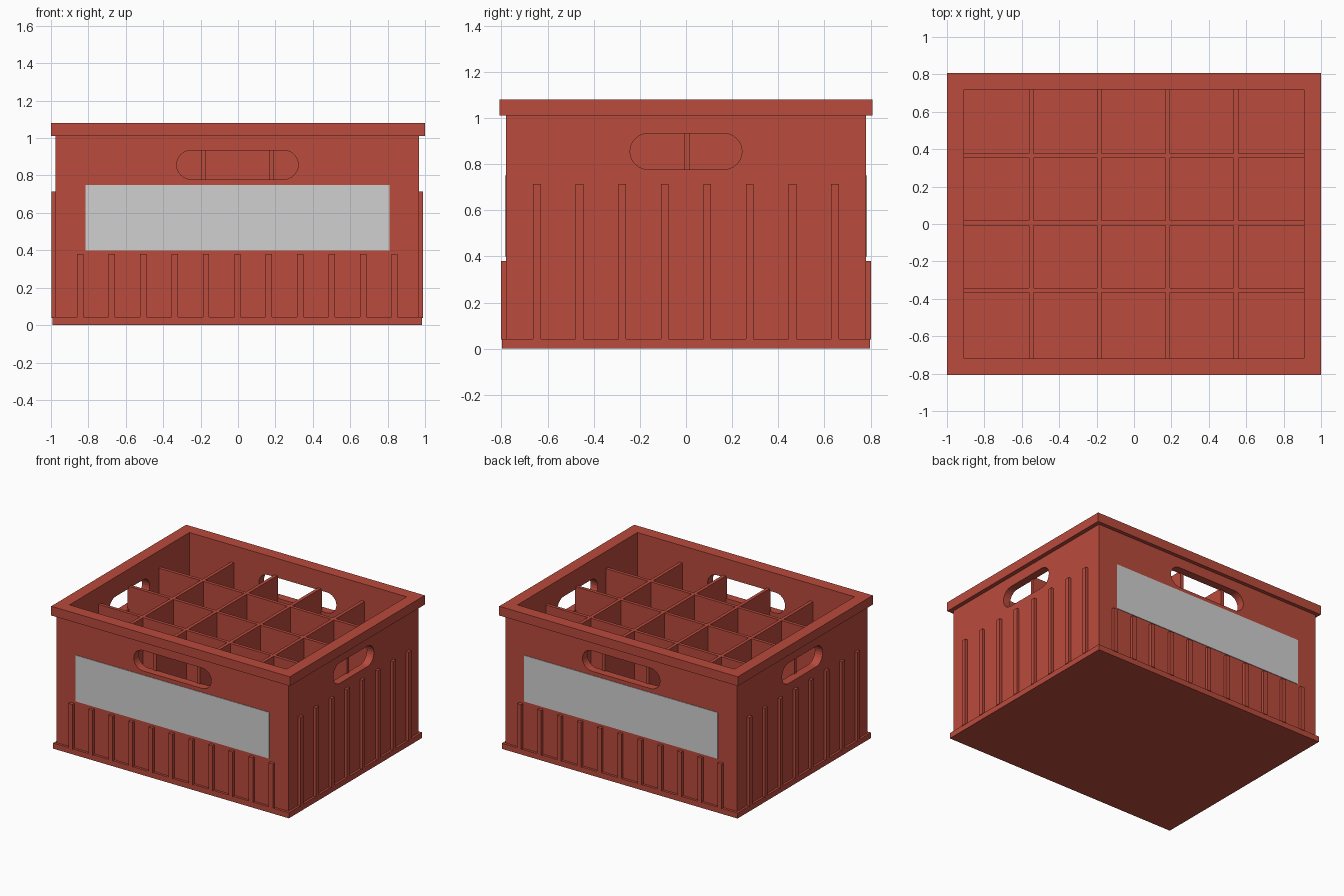
import bpy, bmesh, math
from mathutils import Matrix

if "Cube" in bpy.data.objects:
    bpy.data.objects.remove(bpy.data.objects["Cube"])


def material(name, rgb):
    m = bpy.data.materials.new(name)
    m.diffuse_color = (*rgb, 1)
    m.use_nodes = True
    m.node_tree.nodes["Principled BSDF"].inputs["Base Color"].default_value = m.diffuse_color
    return m


RED = material("crate red", (0.49, 0.069, 0.046))
GREY = material("label grey", (0.63, 0.63, 0.63))
CX = -0.003  # the shell sits a hair left of the rim


def finish(bm, name, mat):
    bmesh.ops.recalc_face_normals(bm, faces=bm.faces)
    me = bpy.data.meshes.new(name)
    bm.to_mesh(me)
    bm.free()
    me.materials.append(mat)
    ob = bpy.data.objects.new(name, me)
    bpy.context.collection.objects.link(ob)
    return ob


def add_box(bm, x0, x1, y0, y1, z0, z1):
    mat = Matrix.Translation(((x0 + x1) / 2, (y0 + y1) / 2, (z0 + z1) / 2))
    mat = mat @ Matrix.Diagonal((x1 - x0, y1 - y0, z1 - z0, 1))
    bmesh.ops.create_cube(bm, size=1, matrix=mat)


def boxes(name, mat, items):
    bm = bmesh.new()
    for it in items:
        add_box(bm, *it)
    return finish(bm, name, mat)


def slot(name, half, r, zc, along_x):
    """Rounded handle-shaped prism running right through the crate."""
    pts = []
    for side, start in ((1, -90), (-1, 90)):
        for i in range(13):
            a = math.radians(start + i * 15)
            pts.append((side * (half - r) + r * math.cos(a), zc + r * math.sin(a)))
    bm = bmesh.new()
    if along_x:
        vs = [bm.verts.new((u + CX, -1.2, z)) for u, z in pts]
    else:
        vs = [bm.verts.new((-1.2, u, z)) for u, z in pts]
    f = bm.faces.new(vs)
    out = bmesh.ops.extrude_face_region(bm, geom=[f])
    moved = [g for g in out["geom"] if isinstance(g, bmesh.types.BMVert)]
    bmesh.ops.translate(bm, verts=moved, vec=(0, 2.4, 0) if along_x else (2.4, 0, 0))
    return finish(bm, name, RED)


def cut(ob, cutters):
    for c in cutters:
        c.hide_render = True
        mod = ob.modifiers.new("cut", 'BOOLEAN')
        mod.operation = 'DIFFERENCE'
        mod.solver = 'EXACT'
        mod.object = c
    dg = bpy.context.evaluated_depsgraph_get()
    me = bpy.data.meshes.new_from_object(ob.evaluated_get(dg))
    ob.modifiers.clear()
    ob.data = me
    for c in cutters:
        bpy.data.objects.remove(c)


IX, IY = 0.91, 0.718          # inner opening
WX, WY = 0.972, 0.78          # outer wall faces
BASE, WALL, TOP = 0.042, 1.01, 1.08

# walls with four handle holes
walls = boxes("crate_walls", RED, [(CX - WX, CX + WX, -WY, WY, BASE, WALL)])
cut(walls, [
    boxes("inner_cutter", RED, [(-IX, IX, -IY, IY, -0.5, 1.5)]),
    slot("long_handle_cutter", 0.325, 0.0775, 0.857, True),
    slot("short_handle_cutter", 0.243, 0.0775, 0.855, False),
])

# rim around the opening
rim = boxes("top_rim", RED, [(-1, 1, -0.808, 0.808, WALL, TOP)])
cut(rim, [boxes("rim_cutter", RED, [(-IX, IX, -IY, IY, 0.5, 1.5)])])

# base plate, also the inside floor
boxes("base_plate", RED, [(CX - 0.988, CX + 0.988, -0.798, 0.798, 0, BASE)])

# ribs on the front and back, then on the two ends
ribs = []
for i in range(11):
    x = CX + (i - 5) * 0.168
    for s in (-1, 1):
        ya, yb = sorted((s * (WY - 0.01), s * 0.803))
        ribs.append((x - 0.017, x + 0.017, ya, yb, BASE - 0.003, 0.38))
boxes("long_side_ribs", RED, ribs)
ribs = []
for i in range(8):
    y = (i - 3.5) * 0.1845
    for s in (-1, 1):
        xa, xb = sorted((s * (WX - 0.01), s * 0.993))
        ribs.append((CX + xa, CX + xb, y - 0.017, y + 0.017, BASE - 0.003, 0.715))
boxes("short_side_ribs", RED, ribs)

# bottle dividers
DT = 0.95
boxes("dividers_across", RED, [(x - 0.0125, x + 0.0125, -IY - 0.01, IY + 0.01, BASE - 0.01, DT)
                               for x in (-0.55, -0.185, 0.18, 0.545)])
boxes("dividers_along", RED, [(-IX - 0.01, IX + 0.01, y - 0.0125, y + 0.0125, BASE - 0.01, DT - 0.0005)
                              for y in (-0.355, 0.005, 0.365)])

# plain label plates on front and back
for s, name in ((-1, "front_label"), (1, "back_label")):
    ya, yb = sorted((s * (WY - 0.002), s * (WY + 0.004)))
    boxes(name, GREY, [(CX - 0.812, CX + 0.812, ya, yb, 0.40, 0.75)])
